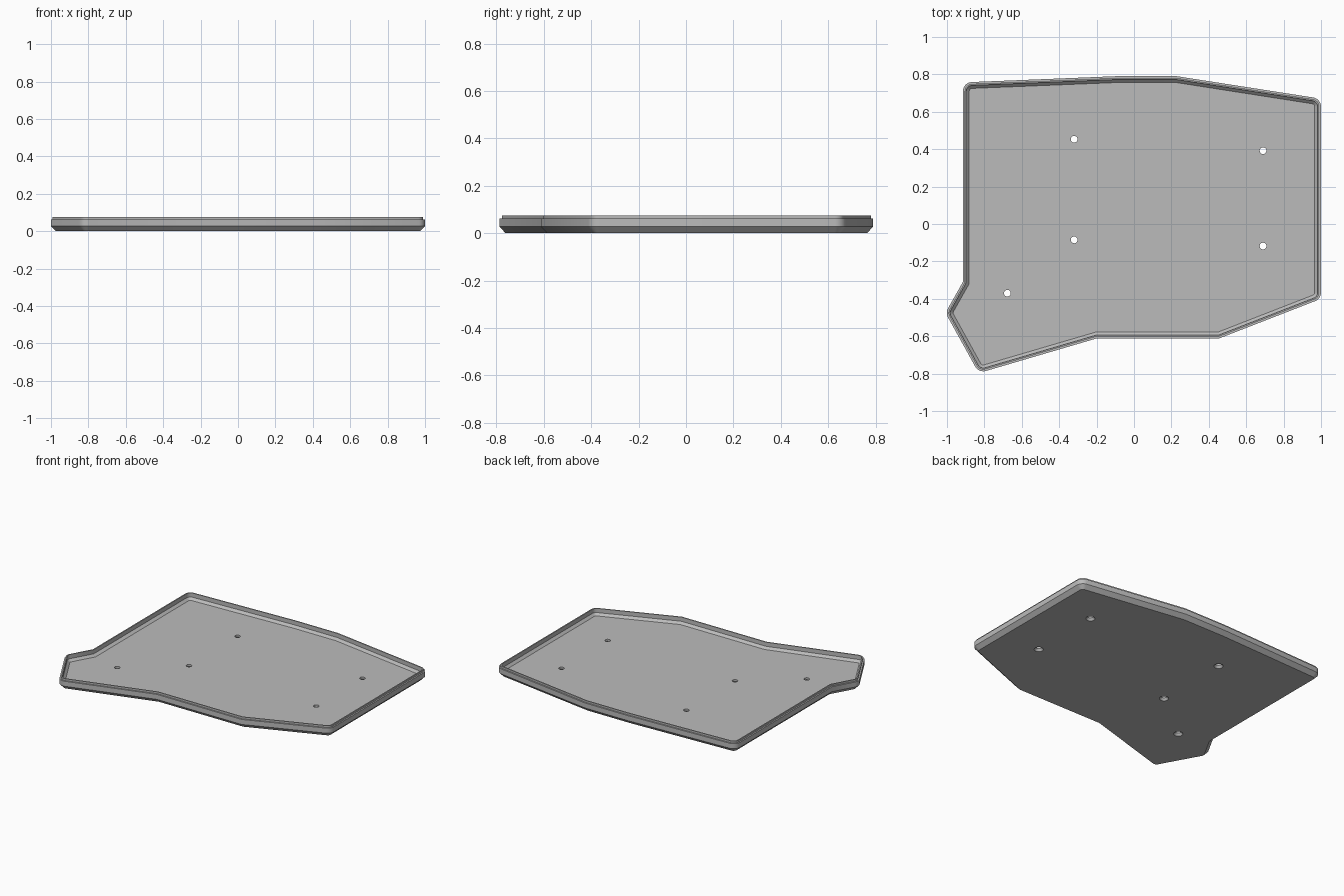
import bpy
import bmesh
import math
from mathutils import Vector

cube = bpy.data.objects.get("Cube")
if cube:
    bpy.data.objects.remove(cube, do_unlink=True)

# Plain grey plastic
grey = bpy.data.materials.new("grey plastic")
grey.use_nodes = True
COLOUR = (0.5, 0.5, 0.5, 1.0)
grey.diffuse_color = COLOUR
grey.node_tree.nodes["Principled BSDF"].inputs["Base Color"].default_value = COLOUR

# Outline corners, counter-clockwise, before rounding
OUTLINE = [Vector(p) for p in (
    (1.0, -0.4), (1.0, 0.67), (0.23, 0.79), (-0.1, 0.79), (-0.915, 0.757),
    (-0.915, -0.31), (-1.008, -0.475), (-0.83, -0.797), (-0.2, -0.612), (0.455, -0.612))]
RADIUS = 0.05
ARC_STEPS = 8

# Wall section as (inset, height), from the underside round to the floor
SECTION = [(0.026, 0.0), (0.0, 0.027), (0.0, 0.062), (0.01, 0.062),
           (0.01, 0.075), (0.018, 0.075), (0.018, 0.046), (0.034, 0.03)]

HOLES = [(-0.32, 0.453), (0.69, 0.392), (-0.32, -0.085), (0.69, -0.118), (-0.677, -0.37)]


def outline_at(inset):
    """Inset outline: convex steep corners are rounded, shallow ones stay sharp."""
    points = []
    for i, corner in enumerate(OUTLINE):
        before = (corner - OUTLINE[i - 1]).normalized()
        after = (OUTLINE[(i + 1) % len(OUTLINE)] - corner).normalized()
        n1 = Vector((before.y, -before.x))
        n2 = Vector((after.y, -after.x))
        turn = math.atan2(before.cross(after), before.dot(after))
        mitre = (n1 + n2) / (1 + n1.dot(n2))
        if turn < math.radians(45):
            points.append(corner - mitre * inset)
            continue
        centre = corner - mitre * RADIUS
        start = math.atan2(n1.y, n1.x)
        for k in range(ARC_STEPS + 1):
            a = start + turn * k / ARC_STEPS
            points.append(centre + Vector((math.cos(a), math.sin(a))) * (RADIUS - inset))
    return points


def finish(bm, name):
    bmesh.ops.recalc_face_normals(bm, faces=bm.faces[:])
    mesh = bpy.data.meshes.new(name)
    bm.to_mesh(mesh)
    bm.free()
    mesh.materials.append(grey)
    obj = bpy.data.objects.new(name, mesh)
    bpy.context.collection.objects.link(obj)
    return obj


def skin(bm, rings):
    """Bridge a list of vertex rings and cap both ends."""
    for low, high in zip(rings, rings[1:]):
        for i in range(len(low)):
            j = (i + 1) % len(low)
            bm.faces.new((low[i], low[j], high[j], high[i]))
    bm.faces.new(rings[0][::-1])
    bm.faces.new(rings[-1])


# Tray: floor, bevelled wall and stepped lip
bm = bmesh.new()
skin(bm, [[bm.verts.new((p.x, p.y, z)) for p in outline_at(d)] for d, z in SECTION])
tray = finish(bm, "tray")

# Screw holes, countersunk from below
bm = bmesh.new()
for x, y in HOLES:
    rings = []
    for r, z in ((0.031, -0.002), (0.018, 0.016), (0.018, 0.05)):
        rings.append([bm.verts.new((x + r * math.cos(k * math.tau / 24),
                                    y + r * math.sin(k * math.tau / 24), z))
                      for k in range(24)])
    skin(bm, rings)
cutter = finish(bm, "screw_hole_cutter")
cutter.hide_render = True

bpy.context.view_layer.objects.active = tray
tray.select_set(True)
cut = tray.modifiers.new("screw holes", 'BOOLEAN')
cut.operation = 'DIFFERENCE'
cut.solver = 'EXACT'
cut.object = cutter
bpy.ops.object.modifier_apply(modifier=cut.name)
bpy.data.objects.remove(cutter, do_unlink=True)

# Soft rounded corners, crisp bevel edges
bpy.ops.object.select_all(action='DESELECT')
tray.select_set(True)
bpy.ops.object.shade_smooth_by_angle(angle=math.radians(30))
